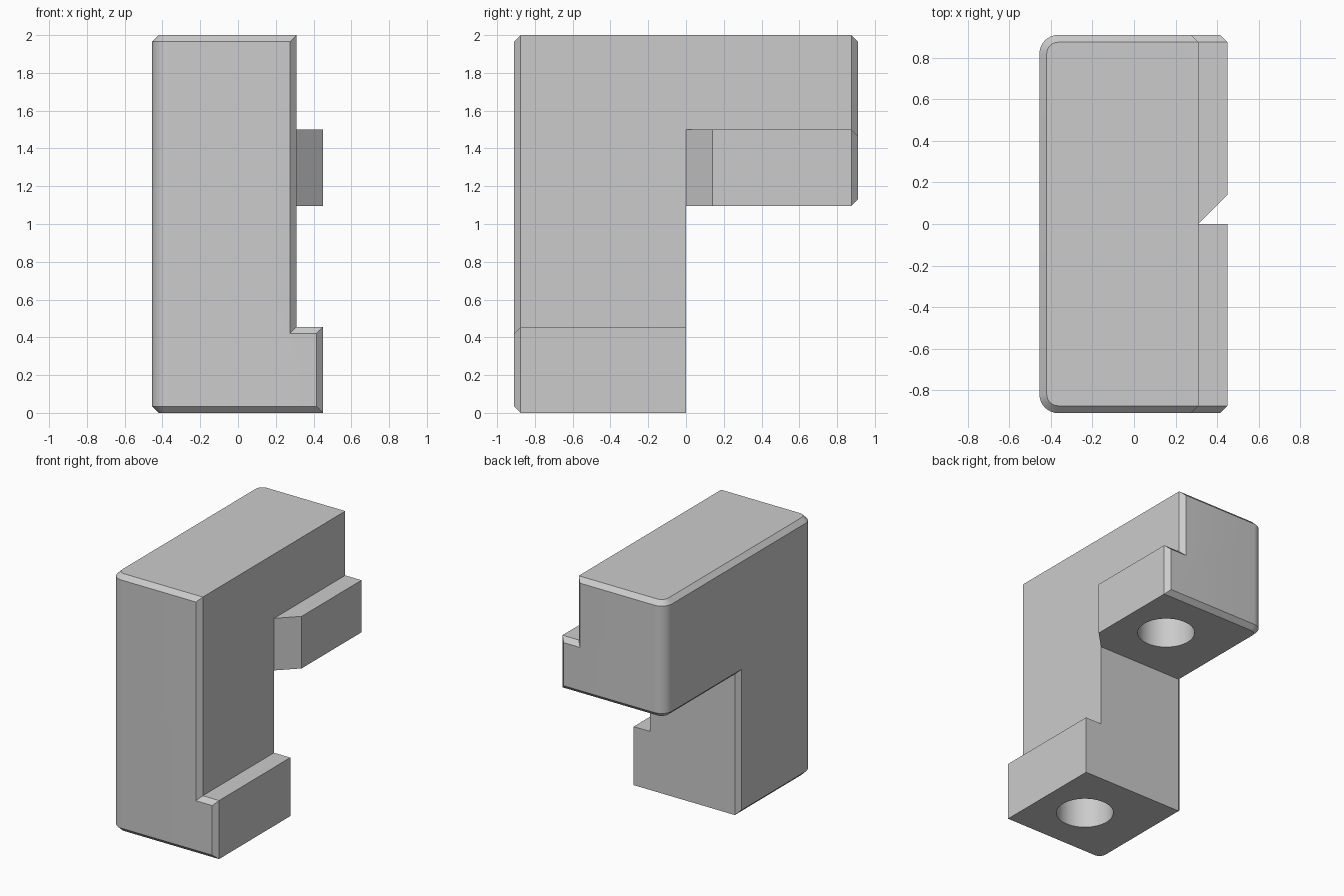
import bpy
import bmesh
from mathutils import Matrix, Vector

cube = bpy.data.objects.get("Cube")
if cube:
    bpy.data.objects.remove(cube, do_unlink=True)

X0, X1, X2 = -0.455, 0.31, 0.45   # outer side, inner side, lug face
Y = 0.91                          # half depth
ARM, TOP = 1.095, 2.0             # underside and top of the arm
ROUND, CHAMFER = 0.09, 0.035

grey = bpy.data.materials.new("plain grey")
grey.use_nodes = True
colour = (0.6, 0.6, 0.6, 1)
grey.diffuse_color = colour
grey.node_tree.nodes["Principled BSDF"].inputs["Base Color"].default_value = colour


def add_object(name, bm):
    bmesh.ops.recalc_face_normals(bm, faces=bm.faces)
    mesh = bpy.data.meshes.new(name)
    bm.to_mesh(mesh)
    bm.free()
    mesh.materials.append(grey)
    obj = bpy.data.objects.new(name, mesh)
    bpy.context.collection.objects.link(obj)
    return obj


def prism(name, points, along):
    """Extrude a flat outline along a vector."""
    bm = bmesh.new()
    face = bm.faces.new([bm.verts.new(p) for p in points])
    new = bmesh.ops.extrude_face_region(bm, geom=[face], use_keep_orig=True)["geom"]
    verts = [v for v in new if isinstance(v, bmesh.types.BMVert)]
    bmesh.ops.translate(bm, vec=Vector(along), verts=verts)
    return add_object(name, bm)


def boolean(target, tool, operation):
    mod = target.modifiers.new("cut", 'BOOLEAN')
    mod.operation, mod.object, mod.solver = operation, tool, 'EXACT'
    bpy.context.view_layer.objects.active = target
    bpy.ops.object.modifier_apply(modifier=mod.name)
    bpy.data.objects.remove(tool, do_unlink=True)


# Body: a leg in front and an arm reaching back
outline = [(-Y, 0), (0, 0), (0, ARM), (Y, ARM), (Y, TOP), (-Y, TOP)]
bracket = prism("bracket_body", [(X0, y, z) for y, z in outline], (X1 - X0, 0, 0))

# Side lugs: a square one on the foot, one with a slanted end on the arm
foot = [(0, -Y), (X2, -Y), (X2, 0), (0, 0)]
boolean(bracket, prism("foot_lug", [(x, y, 0) for x, y in foot], (0, 0, 0.455)), 'UNION')
catch = [(0, 0), (X1, 0), (X2, X2 - X1), (X2, Y), (0, Y)]
boolean(bracket, prism("arm_lug", [(x, y, ARM) for x, y in catch], (0, 0, 0.405)), 'UNION')

# Round the two upright outer corners
bm = bmesh.new()
bm.from_mesh(bracket.data)
bmesh.ops.remove_doubles(bm, verts=bm.verts, dist=0.0005)
bmesh.ops.dissolve_limit(bm, angle_limit=0.02, verts=bm.verts, edges=bm.edges)
corners = [e for e in bm.edges
           if all(v.co.x < X0 + 0.001 and abs(v.co.y) > Y - 0.001 for v in e.verts)
           and abs(e.verts[0].co.z - e.verts[1].co.z) > 0.1]
bmesh.ops.bevel(bm, geom=corners, offset=ROUND, segments=8, profile=0.5,
                affect='EDGES', clamp_overlap=False)
bm.normal_update()


# Chamfer the whole rim of the front, outer side and back
def is_shell(face):
    c, n = face.calc_center_bounds(), face.normal
    return abs(n.z) < 0.1 and n.x < 0.5 and (abs(c.y) > 0.8 or c.x < X0 + 0.09)


rim = [e for e in bm.edges if sum(is_shell(f) for f in e.link_faces) == 1]
bmesh.ops.bevel(bm, geom=rim, offset=CHAMFER, segments=1, profile=0.5,
                affect='EDGES', clamp_overlap=False)
bm.to_mesh(bracket.data)
bm.free()

# Blind round holes in the undersides of the leg and the arm
for y, z in ((-Y / 2, 0), (Y / 2, ARM)):
    bm = bmesh.new()
    bmesh.ops.create_cone(bm, cap_ends=True, segments=48, radius1=0.205, radius2=0.205,
                          depth=0.9, matrix=Matrix.Translation((0.08, y, z)))
    boolean(bracket, add_object("hole_cutter", bm), 'DIFFERENCE')

# Smooth the curves, keep the edges crisp
bpy.ops.object.select_all(action='DESELECT')
bracket.select_set(True)
bpy.context.view_layer.objects.active = bracket
bpy.ops.object.shade_smooth_by_angle(angle=0.5)
